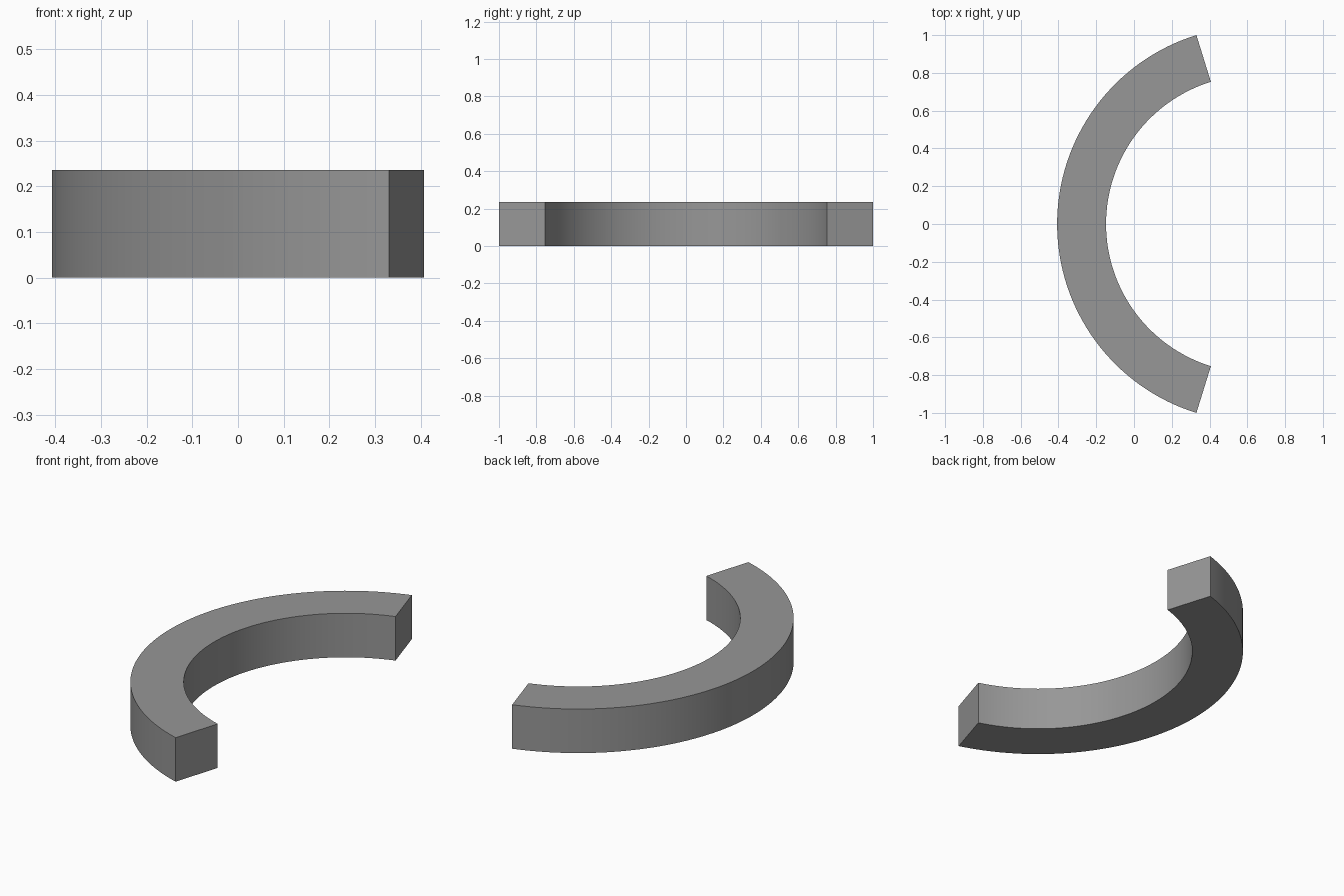
import bpy, bmesh
from math import cos, sin, radians

if "Cube" in bpy.data.objects:
    bpy.data.objects.remove(bpy.data.objects["Cube"])

CX = 0.64                    # arc centre on x
R_OUT, R_IN = 1.047, 0.788   # outer and inner radius
HEIGHT = 0.236
HALF = 72.8                  # half sweep in degrees, around -x
SEGS = 64


def arc(radius):
    angles = [radians(180 - HALF + 2 * HALF * i / SEGS) for i in range(SEGS + 1)]
    return [(CX + radius * cos(a), radius * sin(a)) for a in angles]


# Arc-shaped block: rectangular section swept around the centre
bm = bmesh.new()
rings = []
for (ox, oy), (ix, iy) in zip(arc(R_OUT), arc(R_IN)):
    rings.append([bm.verts.new(p) for p in (
        (ox, oy, 0), (ox, oy, HEIGHT), (ix, iy, HEIGHT), (ix, iy, 0))])
for a, b in zip(rings, rings[1:]):
    for k in range(4):
        n = (k + 1) % 4
        bm.faces.new((a[k], a[n], b[n], b[k]))

# End faces
bm.faces.new(rings[0])
bm.faces.new(rings[-1])
bmesh.ops.recalc_face_normals(bm, faces=bm.faces[:])

mesh = bpy.data.meshes.new("curved_block")
bm.to_mesh(mesh)
bm.free()
block = bpy.data.objects.new("curved_block", mesh)
bpy.context.collection.objects.link(block)

# Dark grey material
mat = bpy.data.materials.new("dark_grey")
mat.diffuse_color = (0.31, 0.31, 0.31, 1)
mat.use_nodes = True
mat.node_tree.nodes["Principled BSDF"].inputs["Base Color"].default_value = mat.diffuse_color
mesh.materials.append(mat)

# Smooth curved walls with sharp edges
bpy.context.view_layer.objects.active = block
block.select_set(True)
bpy.ops.object.shade_smooth_by_angle(angle=radians(30))
